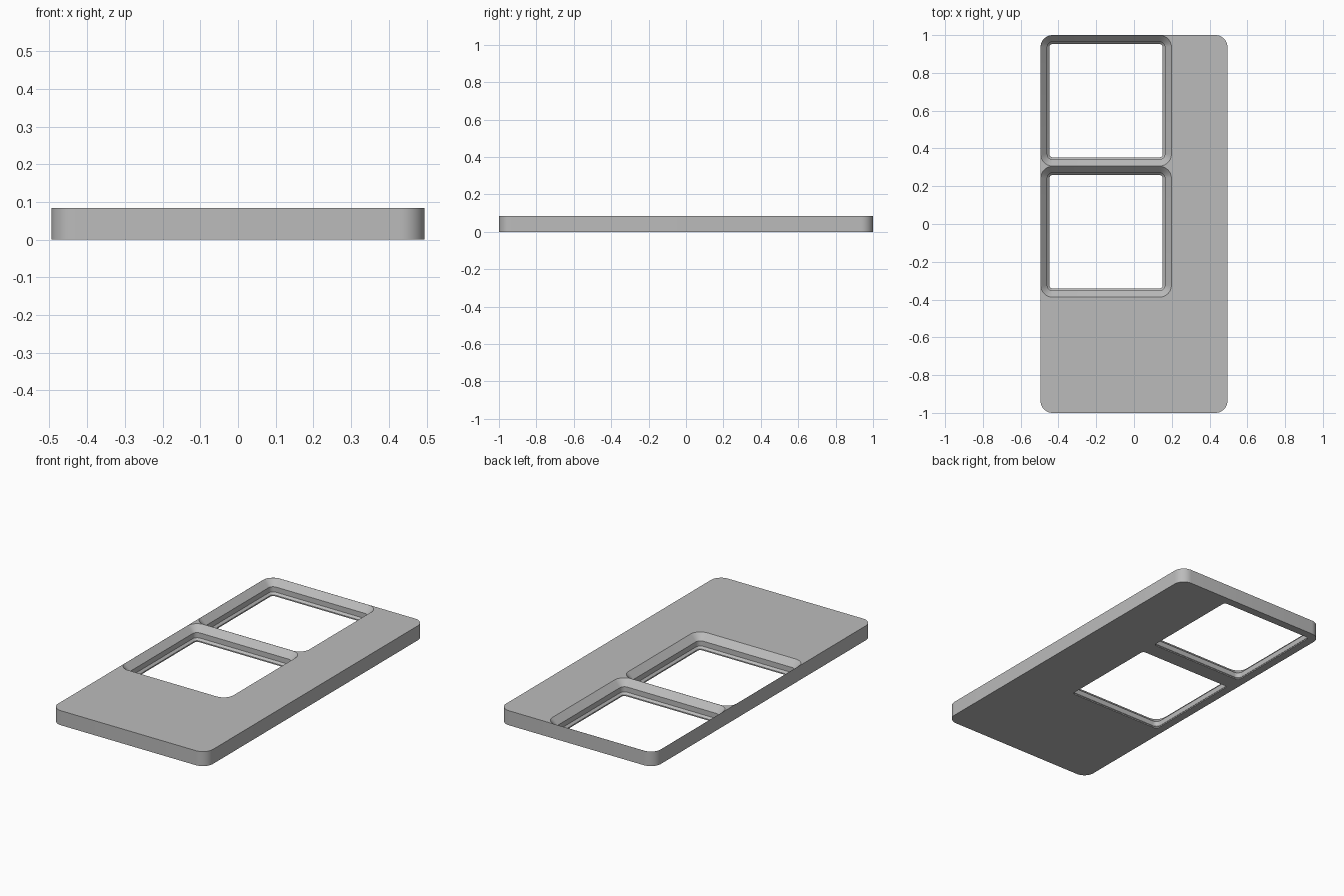
import bpy
import bmesh
import math

if "Cube" in bpy.data.objects:
    bpy.data.objects.remove(bpy.data.objects["Cube"])

WIDTH, LENGTH, HEIGHT = 0.99, 2.0, 0.084
PITCH, CORNER, SEGMENTS = 0.694, 0.064, 10

grey = bpy.data.materials.new("light_grey")
grey.diffuse_color = (0.5, 0.5, 0.5, 1)
grey.use_nodes = True
grey.node_tree.nodes["Principled BSDF"].inputs["Base Color"].default_value = (0.5, 0.5, 0.5, 1)


def rounded_rectangle(cx, cy, w, l, radius):
    """Outline of a rectangle with rounded corners, counter-clockwise."""
    points = []
    for quarter, (sx, sy) in enumerate([(1, 1), (-1, 1), (-1, -1), (1, -1)]):
        for i in range(SEGMENTS + 1):
            a = math.pi / 2 * (quarter + i / SEGMENTS)
            points.append((cx + sx * (w / 2 - radius) + radius * math.cos(a),
                           cy + sy * (l / 2 - radius) + radius * math.sin(a)))
    return points


def loft(name, cx, cy, w, l, radius, levels):
    """Solid through rounded rectangles given as (z, inset) levels."""
    bm = bmesh.new()
    rings = []
    for z, inset in levels:
        outline = rounded_rectangle(cx, cy, w - 2 * inset, l - 2 * inset, radius - inset)
        rings.append([bm.verts.new((x, y, z)) for x, y in outline])
    for low, high in zip(rings, rings[1:]):
        for i in range(len(low)):
            j = (i + 1) % len(low)
            bm.faces.new((low[i], low[j], high[j], high[i]))
    bm.faces.new(rings[0][::-1])
    bm.faces.new(rings[-1])
    mesh = bpy.data.meshes.new(name)
    bm.to_mesh(mesh)
    bm.free()
    mesh.materials.append(grey)
    obj = bpy.data.objects.new(name, mesh)
    bpy.context.collection.objects.link(obj)
    return obj


# Flat plate with rounded corners
plate = loft("base_plate", 0, 0, WIDTH, LENGTH, CORNER, [(0, 0), (HEIGHT, 0)])
bpy.context.view_layer.objects.active = plate
plate.select_set(True)

# Stepped square sockets in the back right corner, each cut through the plate
GAP = 0.0008
socket_profile = [(-0.02, 0.047), (0.007, 0.047), (0.0186, 0.0355),
                  (0.0484, 0.0355), (HEIGHT, GAP), (HEIGHT + 0.02, GAP)]
for n in range(2):
    cutter = loft("socket_cutter", (PITCH - WIDTH) / 2, LENGTH / 2 - PITCH * (n + 0.5),
                  PITCH, PITCH, CORNER, socket_profile)
    cutter.hide_render = True
    cut = plate.modifiers.new("socket", "BOOLEAN")
    cut.operation = "DIFFERENCE"
    cut.solver = "EXACT"
    cut.object = cutter
    bpy.ops.object.modifier_apply(modifier=cut.name)
    bpy.data.objects.remove(cutter)

# Smooth rounded corners, sharp rims
bpy.ops.object.shade_smooth_by_angle(angle=math.radians(30))
